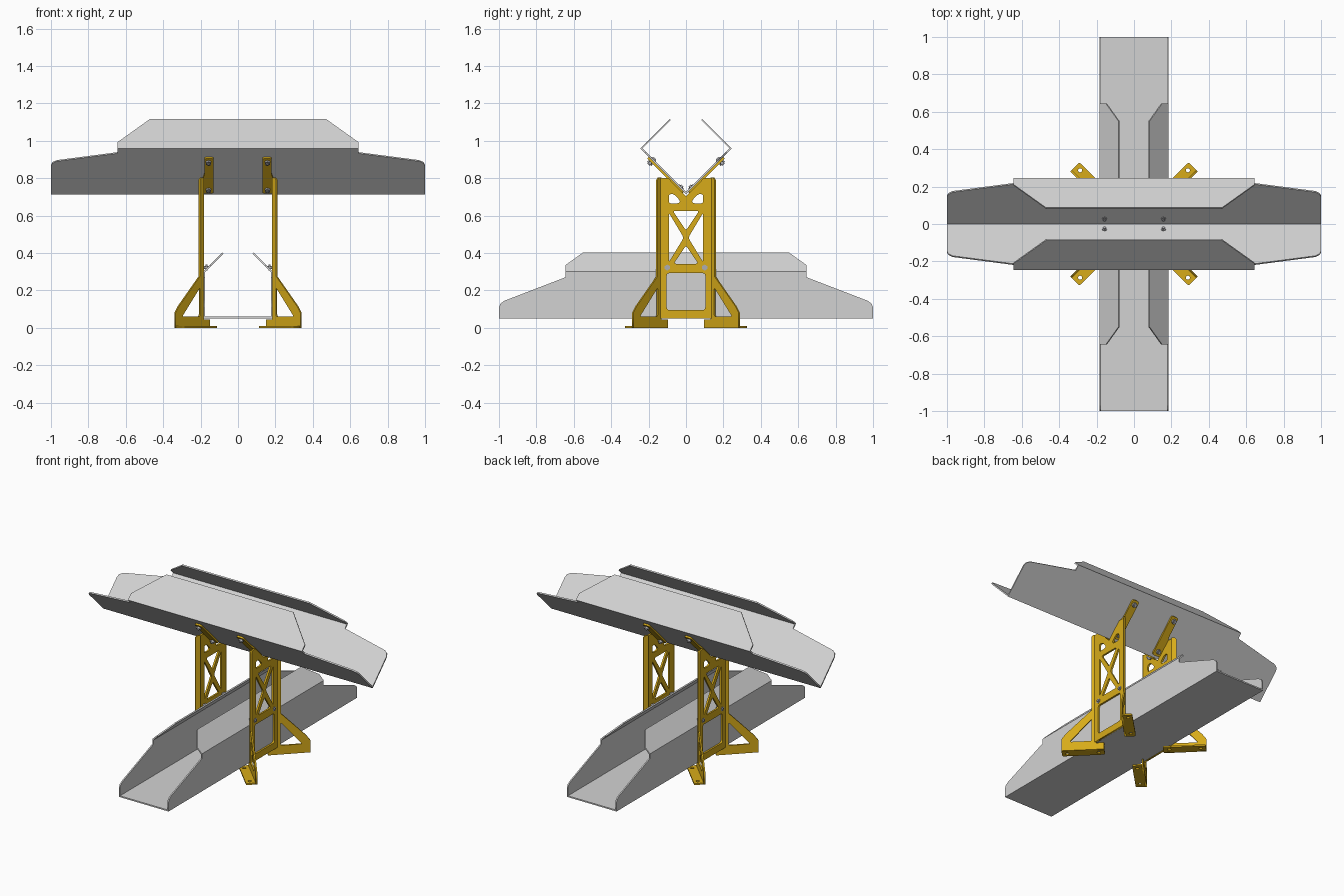
import bpy, bmesh, math
from mathutils import Vector, Matrix

cube = bpy.data.objects.get("Cube")
if cube:
    bpy.data.objects.remove(cube, do_unlink=True)

R = math.sqrt(0.5)
X, Y, Z = Vector((1, 0, 0)), Vector((0, 1, 0)), Vector((0, 0, 1))
OUT = Vector((R, R, 0))       # diagonal run of the legs
SLOPE = Vector((0, R, R))     # slope of the V trough


def material(name, color):
    m = bpy.data.materials.new(name)
    m.use_nodes = True
    m.diffuse_color = (*color, 1)
    m.node_tree.nodes["Principled BSDF"].inputs["Base Color"].default_value = (*color, 1)
    return m


SHEET = material("light grey sheet", (0.65, 0.65, 0.65))
YELLOW = material("yellow paint", (0.68, 0.41, 0.01))
STEEL = material("bolt steel", (0.42, 0.42, 0.44))


def add_object(name, bm, mat, mirror=(False, False)):
    mesh = bpy.data.meshes.new(name)
    bm.to_mesh(mesh)
    bm.free()
    mesh.materials.append(mat)
    ob = bpy.data.objects.new(name, mesh)
    bpy.context.collection.objects.link(ob)
    if any(mirror):
        mod = ob.modifiers.new("Mirror", 'MIRROR')
        mod.use_axis = (*mirror, False)
        mod.use_mirror_merge = False
    return ob


def rounded(points, r):
    """Round every corner of a closed outline."""
    result = []
    pts = [Vector(p) for p in points]
    for i, p in enumerate(pts):
        a, b = pts[i - 1] - p, pts[(i + 1) % len(pts)] - p
        start = p + a.normalized() * min(r, a.length * 0.45)
        end = p + b.normalized() * min(r, b.length * 0.45)
        for t in (0, 0.33, 0.67, 1):
            result.append(start * (1 - t) ** 2 + p * 2 * t * (1 - t) + end * t * t)
    return result


def circle(x, y, r):
    return [(x + r * math.cos(k * math.tau / 12), y + r * math.sin(k * math.tau / 12))
            for k in range(12)]


def panel(name, loops, thickness, origin, u, v, mirror):
    """Flat plate: the first loop is the outline, the others are holes."""
    curve = bpy.data.curves.new(name + "_profile", 'CURVE')
    curve.dimensions, curve.fill_mode = '2D', 'BOTH'
    curve.extrude = thickness / 2
    for loop in loops:
        spline = curve.splines.new('POLY')
        spline.points.add(len(loop) - 1)
        for point, (x, y) in zip(spline.points, loop):
            point.co = (x, y, 0, 1)
        spline.use_cyclic_u = True
    temp = bpy.data.objects.new(name + "_profile", curve)
    mesh = bpy.data.meshes.new_from_object(temp)
    bm = bmesh.new()
    bm.from_mesh(mesh)
    bpy.data.objects.remove(temp)
    bpy.data.meshes.remove(mesh)
    bpy.data.curves.remove(curve)
    bmesh.ops.remove_doubles(bm, verts=bm.verts, dist=1e-5)
    bmesh.ops.recalc_face_normals(bm, faces=bm.faces)
    frame = Matrix((u, v, u.cross(v))).transposed().to_4x4()
    bm.transform(Matrix.Translation(origin) @ frame)
    return add_object(name, bm, YELLOW, mirror)


def trough(name, along, across, base, wall_dir, wall, lip):
    """Bent sheet channel: tapered walls, a stepped centre and inward lips."""
    end_h, step_h, bend_h = wall
    lip_step, lip_h, lip_half = lip
    bm = bmesh.new()
    half = [(1, 0), (1, end_h - 0.03), (0.992, end_h - 0.01), (0.97, end_h + 0.005),
            (0.645, step_h), (0.645, bend_h)]
    wall_outline = half + [(-s, h) for s, h in reversed(half)]
    half = [(0.645, 0), (0.645, lip_step), (lip_half, lip_h)]
    lip_outline = half + [(-s, h) for s, h in reversed(half)]
    for side in (1, -1):
        def place(s, a, z):
            return bm.verts.new(along * s + across * a * side + Z * z)
        bm.faces.new([place(s, base[0] + wall_dir[0] * h, base[1] + wall_dir[1] * h)
                      for s, h in wall_outline])
        bend = [base[i] + wall_dir[i] * bend_h for i in (0, 1)]
        bm.faces.new([place(s, bend[0] - R * h, bend[1] + R * h) for s, h in lip_outline])
    if base[0] > 0:
        bm.faces.new([bm.verts.new(along * s + across * a * base[0] + Z * base[1])
                      for s, a in ((1, 1), (1, -1), (-1, -1), (-1, 1))])
    bmesh.ops.remove_doubles(bm, verts=bm.verts, dist=1e-4)
    bmesh.ops.recalc_face_normals(bm, faces=bm.faces)
    ob = add_object(name, bm, SHEET)
    mod = ob.modifiers.new("Thickness", 'SOLIDIFY')
    mod.thickness, mod.offset, mod.use_even_offset = 0.009, 0, True


def bolt(name, center, axis, length):
    """Round shank with a hexagonal head at each end."""
    bm = bmesh.new()
    for sides, r, depth, shift in ((12, 0.008, length, 0),
                                   (6, 0.016, 0.012, length / 2 - 0.012),
                                   (6, 0.016, 0.012, 0.012 - length / 2)):
        bmesh.ops.create_cone(bm, cap_ends=True, segments=sides, radius1=r, radius2=r,
                              depth=depth, matrix=Matrix.Translation((0, 0, shift)))
    bm.transform(Matrix.Translation(center) @ axis.to_track_quat('Z', 'Y').to_matrix().to_4x4())
    add_object(name, bm, STEEL, (True, True))


# Troughs
trough("lower_trough", Y, X, (0.18, 0.055), (0, 1), (0.085, 0.215, 0.245), (0.045, 0.141, 0.55))
trough("upper_trough", X, Y, (0, 0.72), (R, R), (0.24, 0.305, 0.338), (0.042, 0.219, 0.47))

# Side plates with a notch, a truss and a lower window
outline = [(-0.137, 0.05), (0.137, 0.05), (0.137, 0.8), (0.095, 0.8), (0, 0.703),
           (-0.095, 0.8), (-0.137, 0.8)]
holes = [[(-0.103, 0.095), (0.103, 0.095), (0.103, 0.292), (-0.103, 0.292)],
         [(-0.07, 0.625), (0.07, 0.625), (0, 0.52)],
         [(-0.066, 0.342), (0.066, 0.342), (0, 0.44)]]
for side in (1, -1):
    holes.append([(side * y, z) for y, z in ((0.092, 0.615), (0.092, 0.35), (0.012, 0.482))])
    holes.append([(side * y, z) for y, z in
                  ((0.092, 0.715), (0.065, 0.715), (0.03, 0.678), (0.04, 0.665), (0.092, 0.665))])
panel("side_plate", [outline] + [rounded(h, 0.014) for h in holes], 0.012,
      X * 0.192, Y, Z, (True, False))

# Diagonal legs rising into edge flanges
leg = [(-0.056, 0), (0.205, 0), (0.205, 0.08), (0.18, 0.115), (0.022, 0.275), (0.022, 0.79),
       (0.012, 0.803), (-0.008, 0.803), (-0.008, 0.045), (-0.056, 0.045)]
gap = rounded([(0.02, 0.06), (0.155, 0.06), (0.02, 0.215)], 0.012)
corner = Vector((0.192, 0.14, 0))
panel("leg", [leg, gap], 0.01, corner, OUT, Z, (True, True))

# Foot flanges
foot = rounded([(-0.056, 0), (0.205, 0), (0.205, 0.064), (-0.056, 0.064)], 0.012)
panel("foot", [foot, circle(0.172, 0.036, 0.011), circle(-0.02, 0.036, 0.011)], 0.01,
      corner + Z * 0.005, OUT, Vector((-R, R, 0)), (True, True))

# Tabs under the V trough
tab = rounded([(0.13, 0.012), (0.187, 0.012), (0.187, 0.13), (0.18, 0.15), (0.18, 0.278),
               (0.13, 0.278)], 0.014)
tab_origin = Vector((0, 0.007, 0.713))
panel("trough_tab", [tab], 0.011, tab_origin, X, SLOPE, (True, True))

# Bolts
normal = Vector((0, -R, R))
for label, reach in (("low", 0.042), ("high", 0.25)):
    bolt("tab_bolt_" + label, tab_origin + X * 0.157 + SLOPE * reach, normal, 0.05)
bolt("plate_bolt", Vector((0.182, 0.1, 0.322)), X, 0.05)
